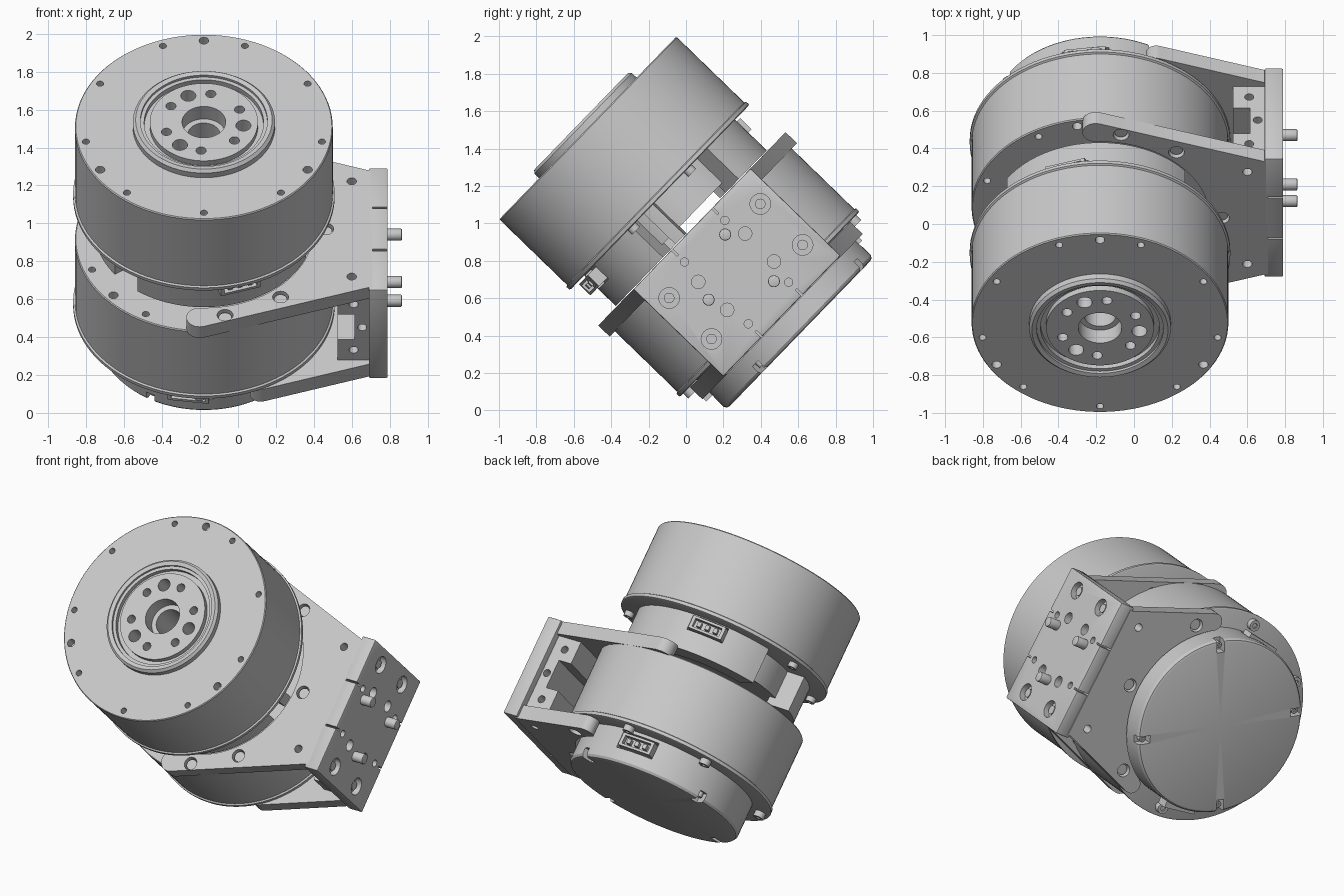
import bpy, bmesh
from math import sin, cos, radians
from mathutils import Matrix, Vector

cube = bpy.data.objects.get("Cube")
if cube:
    bpy.data.objects.remove(cube)

# Local frame: z is the motor axis, origin on the upper front face
FRAME = Matrix.Translation((-0.18, -0.525, 1.51)) @ Matrix.Rotation(radians(45.9), 4, 'X')

grey = bpy.data.materials.new("machined_grey")
grey.use_nodes = True
COLOUR = (0.58, 0.58, 0.58, 1)
grey.diffuse_color = COLOUR
grey.node_tree.nodes["Principled BSDF"].inputs["Base Color"].default_value = COLOUR
parts = []


def polar(r, a):
    return (r * cos(radians(a)), r * sin(radians(a)))


def arc(r, a0, a1, n=16, c=(0, 0)):
    pts = [polar(r, a0 + (a1 - a0) * i / n) for i in range(n + 1)]
    return [(c[0] + x, c[1] + y) for x, y in pts]


def band(r0, r1, a0, a1, rounded=False):
    # Outline of a ring sector, optionally with round ends
    if not rounded:
        return arc(r1, a0, a1, 24) + arc(r0, a1, a0, 24)
    m, h = (r0 + r1) / 2, (r1 - r0) / 2
    return (arc(r1, a0, a1) + arc(h, a1, a1 + 180, 8, polar(m, a1))[1:-1]
            + arc(r0, a1, a0) + arc(h, a0 + 180, a0 + 360, 8, polar(m, a0))[1:-1])


def prism(bm, outline, w0, w1):
    face = bm.faces.new([bm.verts.new((x, y, w0)) for x, y in outline])
    ext = bmesh.ops.extrude_face_region(bm, geom=[face])["geom"]
    bmesh.ops.translate(bm, vec=(0, 0, w1 - w0), verts=[g for g in ext if isinstance(g, bmesh.types.BMVert)])


def cyl(bm, p, r, length, axis='Z', n=24):
    turn = {'Z': Matrix(), 'X': Matrix.Rotation(radians(90), 4, 'Y'),
            'Y': Matrix.Rotation(radians(90), 4, 'X')}[axis]
    bmesh.ops.create_cone(bm, cap_ends=True, segments=n, radius1=r, radius2=r,
                          depth=length, matrix=Matrix.Translation(p) @ turn)


def box(bm, centre, size, angle=0):
    # Box whose centre and size are (radial, tangential, axial), turned about the axis
    m = Matrix.Rotation(radians(angle), 4, 'Z') @ Matrix.Translation(centre)
    bmesh.ops.create_cube(bm, size=1, matrix=m @ Matrix.Diagonal(Vector(size).to_4d()))


def lathe(bm, profile, n=96):
    vs = [bm.verts.new((r, 0, w)) for r, w in profile]
    es = [bm.edges.new(p) for p in zip(vs, vs[1:])]
    bmesh.ops.spin(bm, geom=vs + es, cent=(0, 0, 0), axis=(0, 0, 1),
                   angle=radians(360), steps=n, use_merge=True)
    bmesh.ops.remove_doubles(bm, verts=bm.verts[:], dist=1e-5)


def make(name, bm, cutter=None, bevel=0):
    def to_object(b, label):
        bmesh.ops.recalc_face_normals(b, faces=b.faces[:])
        mesh = bpy.data.meshes.new(label)
        b.to_mesh(mesh)
        b.free()
        o = bpy.data.objects.new(label, mesh)
        bpy.context.collection.objects.link(o)
        o.matrix_world = FRAME
        return o
    ob = to_object(bm, name)
    if bevel:
        mod = ob.modifiers.new("edge", 'BEVEL')
        mod.width, mod.segments, mod.limit_method = bevel, 2, 'ANGLE'
    tool = None
    if cutter:
        tool = to_object(cutter, name + "_cutter")
        tool.hide_render = True
        mod = ob.modifiers.new("cut", 'BOOLEAN')
        mod.operation, mod.solver, mod.object = 'DIFFERENCE', 'EXACT', tool
    if ob.modifiers:
        bpy.context.view_layer.update()
        deps = bpy.context.evaluated_depsgraph_get()
        baked = bpy.data.meshes.new_from_object(ob.evaluated_get(deps))
        ob.modifiers.clear()
        ob.data = baked
    if tool:
        bpy.data.objects.remove(tool)
    ob.data.materials.clear()
    ob.data.materials.append(grey)
    parts.append(ob)
    return ob


# Motor drums: housing, raised output ring, bolt holes
def drum(name, w, length, turn):
    bm, cut = bmesh.new(), bmesh.new()
    shape = [(0, -.3), (.085, -.3), (.085, -.06), (.115, -.06), (.115, .035), (.285, .035),
             (.285, 0), (.315, 0), (.315, .03), (.335, .03), (.335, .045), (.36, .05),
             (.375, .035), (.375, 0), (.675, 0), (.68, -.006), (.68, .03 - length),
             (.69, .025 - length), (.69, .005 - length), (.68, -length), (0, -length)]
    lathe(bm, [(r, w + z) for r, z in shape])
    for k in range(9):
        cyl(cut, (*polar(.632, 30 + 40 * k + turn), w), .019, .12)
    for k in range(3):
        cyl(cut, (*polar(.632, 90 + 120 * k + turn), w), .025, .12)
        big = 113 + 120 * k + turn
        cyl(cut, (*polar(.21, big), w), .04, .16)
        for side in (-33, 33):
            cyl(cut, (*polar(.21, big + side), w), .027, .16)
    make(name, bm, cut)


drum("upper_drum", 0, .535, 0)
drum("lower_drum", -.85, .505, 11)

# Open rear housing between the drums: core, wall sectors and pillars
bm = bmesh.new()
cyl(bm, (0, 0, -.62), .46, .2, n=96)
make("upper_core", bm)
bm = bmesh.new()
for a0, a1 in ((39, 148), (233, 338), (348, 355), (186, 216)):
    prism(bm, band(.42, .58, a0, a1), -.53, -.77)
cut = bmesh.new()
for a in (108, 288):
    box(cut, (.58, 0, -.59), (.12, .24, .1), a)
make("upper_rear_wall", bm, cut)

# Rear cover of the lower drum with rim notches and connector openings
bm, cut = bmesh.new(), bmesh.new()
lathe(bm, [(0, -1.3), (.565, -1.3), (.565, -1.56), (.555, -1.575), (.54, -1.58), (0, -1.58)])
for a in (60, 150, 240, 330):
    box(cut, (.54, 0, -1.57), (.11, .05, .1), a)
for a in (98, 262):
    box(cut, (.55, 0, -1.43), (.14, .25, .11), a)
make("rear_cover", bm, cut)

# Connectors: hollow sockets with contact pins
for name, a, w, r in (("upper_connector_top", 108, -.59, .57), ("upper_connector_bottom", 288, -.59, .6),
                      ("lower_connector_top", 98, -1.43, .55), ("lower_connector_bottom", 262, -1.43, .57)):
    bm, cut = bmesh.new(), bmesh.new()
    box(bm, (r - .03, 0, w), (.12, .22, .085), a)
    box(cut, (r + .03, 0, w), (.08, .18, .055), a)
    make(name, bm, cut)
    bm = bmesh.new()
    for t in (-.055, 0, .055):
        box(bm, (r, t, w), (.05, .025, .03), a)
    make(name + "_pins", bm)


# Bracket arms: C-shaped plates with curved slots and bolt holes
def arm(name, w0, w1, tip_angle, tip_r, tip_radius, bolts):
    bm, cut = bmesh.new(), bmesh.new()
    tip = polar(tip_r, tip_angle)
    half = [(.89, .43), (.87, .43)] + arc(tip_radius, 72, tip_angle + 180, 12, tip)
    half += arc(tip_r - tip_radius, tip_angle, 0, 32)[1:]
    prism(bm, half + [(x, -y) for x, y in reversed(half[:-1])], w0, w1)
    mid = (w0 + w1) / 2
    for s in (-1, 1):
        prism(cut, band(.61, .675, s * 25 - 13, s * 25 + 13, True), w0 - .02, w1 + .02)
        cyl(cut, (.78, .35 * s, mid), .025, .2)
    for a in bolts:
        cyl(cut, (*polar(.643, a), mid), .042, .2)
    make(name, bm, cut)
    bm = bmesh.new()
    for a in bolts:
        cyl(bm, (*polar(.643, a), mid), .034, abs(w1 - w0) * .6)
    make(name + "_bolts", bm)


arm("front_arm", -.775, -.86, 92, .65, .07, (-80, -51, 0, 51, 80))
arm("rear_arm", -1.357, -1.45, 62, .635, .055, (-51, 0, 51))

# Mounting block joining the arms, with counterbores and small holes
bm, cut = bmesh.new(), bmesh.new()
box(bm, (.92, 0, -1.11), (.1, .9, .67))
for v in (-.35, .35):
    for w in (-.945, -1.26):
        cyl(cut, (.97, v, w), .055, .08, 'X')
for v in (-.18, .18):
    for w in (-.997, -1.212):
        cyl(cut, (.97, v, w), .036, .12, 'X')
for v in (-.155, .155):
    for w in (-.87, -1.345):
        cyl(cut, (.97, v, w), .022, .12, 'X')
    for w in (-.77, -1.45):
        box(cut, (.92, v, w), (.12, .012, .1))
make("mounting_block", bm, cut, .008)
bm = bmesh.new()
for v in (-.35, .35):
    for w in (-.945, -1.26):
        cyl(bm, (.945, v, w), .028, .02, 'X')
make("mounting_bolts", bm)

# Dowel pins standing out of the block
bm = bmesh.new()
for v, w in ((.102, -.924), (.104, -1.285), (-.21, -1.103)):
    cyl(bm, (.98, v, w), .032, .13, 'X')
make("dowel_pins", bm, bevel=.006)

# Inner corner blocks between arms and mounting block
for name, w, depth, reach in (("front_corner_block", -.935, .15, .17), ("rear_corner_block", -1.28, .16, .17),
                              ("middle_web", -1.11, .21, .08)):
    bm, cut = bmesh.new(), bmesh.new()
    box(bm, (.875 - reach / 2, 0, w), (reach, .8, depth))
    for s in (-1, 1):
        cyl(cut, (.875 - reach / 2, .4 * s, w), .024, .16, 'Y')
    make(name, bm, cut)

# Screws on the rear flanges and in the cover notches
for name, angles, r, w, size in (("flange_screws", (92, 140, 215, 268), .63, -1.37, .035),
                                 ("upper_flange_screws", (20, 165, 225, 340), .63, -.545, .03),
                                 ("cover_screws", (60, 150, 240, 330), .525, -1.53, .02)):
    bm, cut = bmesh.new(), bmesh.new()
    for a in angles:
        cyl(bm, (*polar(r, a), w), size, .045)
        cyl(cut, (*polar(r, a), w - .022), size * .5, .02, n=6)
    make(name, bm, cut)

bpy.ops.object.select_all(action='DESELECT')
for ob in parts:
    ob.select_set(True)
bpy.context.view_layer.objects.active = parts[0]
bpy.ops.object.shade_smooth_by_angle(angle=radians(30))
